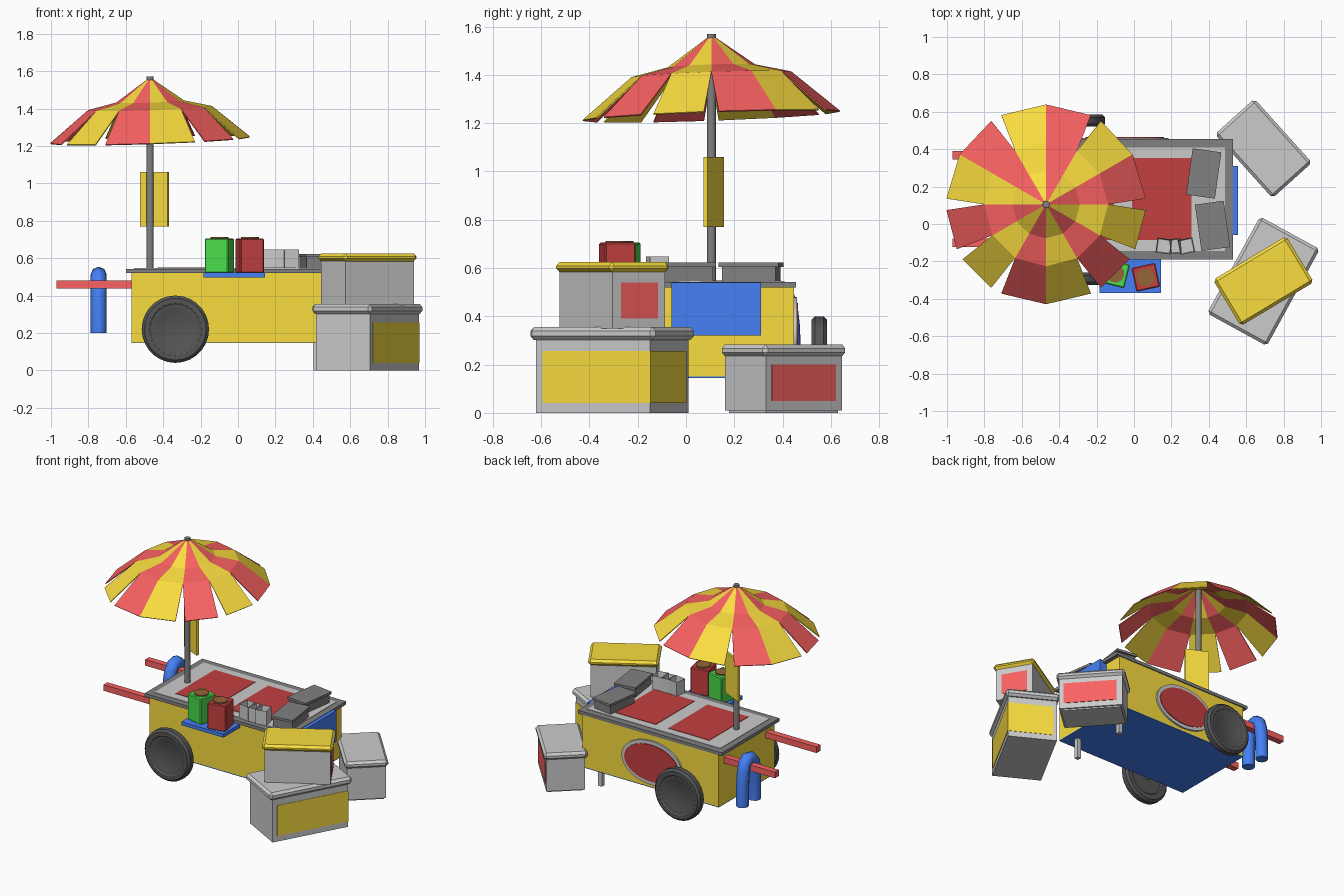
import bpy, bmesh
from math import radians, sin, cos, pi
from mathutils import Matrix, Vector

if "Cube" in bpy.data.objects:
    bpy.data.objects.remove(bpy.data.objects["Cube"])

COL = dict(yellow=(.95, .72, .05), red=(.95, .12, .12), dark_red=(.55, .05, .05),
           blue=(.06, .22, .92), green=(.07, .72, .07), dark=(.22, .22, .22),
           black=(.09, .09, .09), brown=(.3, .13, .04))
MATS = {}
for key, c in COL.items():
    MATS[key] = bpy.data.materials.new(key)
    MATS[key].diffuse_color = (*c, 1)


def make(name, bm, mats=(), smooth=False):
    bmesh.ops.recalc_face_normals(bm, faces=bm.faces)
    me = bpy.data.meshes.new(name)
    bm.to_mesh(me)
    bm.free()
    ob = bpy.data.objects.new(name, me)
    bpy.context.collection.objects.link(ob)
    for m in mats:
        if m:
            me.materials.append(MATS[m])
    if smooth:
        bpy.context.view_layer.objects.active = ob
        ob.select_set(True)
        bpy.ops.object.shade_smooth_by_angle(angle=radians(35))
        ob.select_set(False)
    return ob


def box(name, lo, hi, mat=None, at=(0, 0), rot=0, bevel=0):
    """Box from lo to hi in a frame turned by rot degrees and moved to at."""
    bm = bmesh.new()
    bmesh.ops.create_cube(bm, size=1)
    for v in bm.verts:
        v.co = Vector([(a + b) / 2 + k * (b - a) for a, b, k in zip(lo, hi, v.co)])
    ob = make(name, bm, [mat])
    ob.location = (*at, 0)
    ob.rotation_euler.z = radians(rot)
    if bevel:
        m = ob.modifiers.new("bevel", 'BEVEL')
        m.width, m.segments = bevel, 1
    return ob


def block(name, at, sx, sy, z0, z1, mat=None, rot=0, bevel=0):
    return box(name, (-sx / 2, -sy / 2, z0), (sx / 2, sy / 2, z1), mat, at, rot, bevel)


def rod(name, p, q, r, mat=None, n=16):
    p, q = Vector(p), Vector(q)
    bm = bmesh.new()
    bmesh.ops.create_cone(bm, cap_ends=True, segments=n, radius1=r, radius2=r, depth=(q - p).length)
    m = Matrix.Translation((p + q) / 2) @ (q - p).to_track_quat('Z', 'Y').to_matrix().to_4x4()
    bmesh.ops.transform(bm, matrix=m, verts=bm.verts)
    return make(name, bm, [mat], True)


# Cart body, underside, counter and wells
box("cart_body", (-.57, -.175, .15), (.5, .448, .52), "yellow")
box("cart_underside", (-.57, -.175, .145), (.5, .448, .151), "blue")
box("counter_rim", (-.6, -.19, .52), (.53, .455, .543), "dark")
box("counter_top", (-.555, -.145, .53), (.487, .408, .546), None)
for i, (x0, x1) in enumerate([(-.43, -.11), (-.01, .307)]):
    box(f"counter_well_{i}", (x0, -.085, .53), (x1, .352, .549), "dark_red")
box("end_panel", (.5, -.06, .32), (.555, .31, .54), "blue")

# Oval plaque on the rear side
for nm, a, b, y, mat in [("plaque_frame", .235, .155, .46, None), ("plaque_face", .21, .13, .465, "dark_red")]:
    ob = rod(nm, (0, .44, 0), (0, y, 0), 1, mat, 32)
    ob.scale = (a, 1, b)
    ob.location = (-.05, 0, .325)

# Handles and the two front legs
for i, y in enumerate((-.1, .367)):
    box(f"handle_{i}", (-.97, y - .022, .437), (-.56, y + .022, .48), "red")
for i, y in enumerate((-.08, .35)):
    box(f"support_leg_{i}", (.405, y - .015, 0), (.435, y + .015, .15))

# Wheels, lathed around the axle
prof = [(0, .05), (.1, .05), (.115, .058), (.13, .058), (.14, .065), (.165, .065), (.18, .05),
        (.18, .015), (.165, 0), (.13, 0), (.12, .01), (0, .01)]
for i, (y, s) in enumerate([(-.26, -1), (.52, 1)]):
    bm = bmesh.new()
    vs = [bm.verts.new((r, s * d, 0)) for r, d in prof]
    es = [bm.edges.new(p) for p in zip(vs, vs[1:])]
    bmesh.ops.spin(bm, geom=vs + es, cent=(0, 0, 0), axis=(0, 1, 0), angle=2 * pi, steps=28)
    bmesh.ops.remove_doubles(bm, verts=bm.verts, dist=1e-4)
    make(f"wheel_{i}", bm, ["black"], True).location = (-.335, y, .22)
rod("axle", (-.335, -.28, .22), (-.335, .54, .22), .02, "dark")

# Blue padded tube hung over the rear handle
cu = bpy.data.curves.new("hanging_tube", 'CURVE')
cu.dimensions, cu.bevel_depth, cu.bevel_resolution, cu.use_fill_caps = '3D', .043, 2, True
path = [(.295, .2), (.295, .41), (.31, .47), (.34, .505), (.375, .512), (.405, .49), (.42, .44), (.43, .35), (.432, .2)]
sp = cu.splines.new('POLY')
sp.points.add(len(path) - 1)
for p, (y, z) in zip(sp.points, path):
    p.co = (-.745, y, z, 1)
tube = bpy.data.objects.new("hanging_tube", cu)
bpy.context.collection.objects.link(tube)
cu.materials.append(MATS["blue"])

# Umbrella: pole, sign board and twelve gores split at the rim
PX, PY = -.47, .105
rod("umbrella_pole", (PX, PY, .53), (PX, PY, 1.57), .019, "dark")
block("sign_board", (-.447, .115), .163, .017, .77, 1.06, "yellow", -25)
bm = bmesh.new()


def canopy(r, deg, z):
    x, y = r * cos(radians(deg)), r * sin(radians(deg))
    return bm.verts.new((PX + x, PY + y, z + .033 * x + .036 * y))


touching = (30, 90, 150, 270)
for k in range(12):
    a, b = k * 30, k * 30 + 30
    ra = a if a in touching else a + 3.3
    rb = b if b in touching else b - 3.3
    rows = [[canopy(.012, a, 1.555), canopy(.012, b, 1.555)],
            [canopy(.18, a, 1.435), canopy(.18, b, 1.435)],
            [canopy(.33, a, 1.4), canopy(.33, b, 1.4)],
            [canopy(.532, ra, 1.23), canopy(.532, rb, 1.23)]]
    for u, w in zip(rows, rows[1:]):
        f = bm.faces.new((u[0], w[0], w[1], u[1]))
        f.material_index = k % 2
bmesh.ops.remove_doubles(bm, verts=bm.verts, dist=1e-4)
can = make("umbrella_canopy", bm, ["red", "yellow"])
m = can.modifiers.new("thickness", 'SOLIDIFY')
m.thickness, m.offset = .006, 0

# Side tray with two sauce containers
box("side_tray", (-.185, -.37, .497), (.145, -.185, .522), "blue")
for nm, at, rot, mat in [("green_container", (-.1, -.265), -14, "green"), ("red_container", (.063, -.285), 12, "dark_red")]:
    block(nm, at, .13, .13, .52, .705, mat, rot, .006)
    rod(nm + "_lid", (*at, .7), (*at, .713), .048, "brown")

# Open grey cups
for i, (x, rot) in enumerate([(.16, -8), (.222, 5), (.28, 12)]):
    bm = bmesh.new()
    bmesh.ops.create_cube(bm, size=1)
    bmesh.ops.scale(bm, vec=(.08 if i != 1 else .06, .08, .1), verts=bm.verts)
    bm.faces.ensure_lookup_table()
    top = max(bm.faces, key=lambda f: f.calc_center_median().z)
    bmesh.ops.inset_region(bm, faces=[top], thickness=.008)
    bmesh.ops.translate(bm, vec=(0, 0, -.07), verts=top.verts)
    ob = make(f"cup_{i}", bm)
    ob.location, ob.rotation_euler.z = (x, -.118, .597), radians(rot)

# Dark food boxes on the counter
for i, (at, rot) in enumerate([((.373, .27), -8), ((.42, -.01), 8)]):
    block(f"food_box_{i}", at, .14, .225, .545, .605, "dark", rot)
    block(f"food_box_lid_{i}", at, .155, .25, .605, .622, "dark", rot)


# Coolers with chamfered lids and coloured panels
def cooler(name, at, rot, size, lid, z, lid_mat, panel, mat):
    block(name + "_body", at, *size, z[0], z[2] - .02, None, rot)
    block(name + "_lid", at, *lid, z[1], z[2], lid_mat, rot, .016)
    box(name + "_panel", *panel, mat, at, rot)


cooler("large_cooler", (.692, -.306), 61.3, (.54, .33), (.59, .364), (0, .302, .355), None,
       ((-.238, -.168, .04), (.273, .142, .256)), "yellow")
cooler("top_cooler", (.692, -.305), 31, (.425, .255), (.456, .288), (.35, .583, .625), "yellow",
       ((.2, -.087, .39), (.216, .09, .54)), "red")
cooler("rear_cooler", (.692, .404), -48, (.425, .252), (.46, .284), (.01, .235, .283), None,
       ((-.175, .1, .05), (.18, .13, .2)), "red")
box("rear_cooler_foot", (-.2, -.115, 0), (.2, .115, .012), None, (.692, .404), -48)

for m in bpy.data.materials:
    if m.users and not m.is_grease_pencil:
        m.use_nodes = True
        m.node_tree.nodes["Principled BSDF"].inputs["Base Color"].default_value = m.diffuse_color
